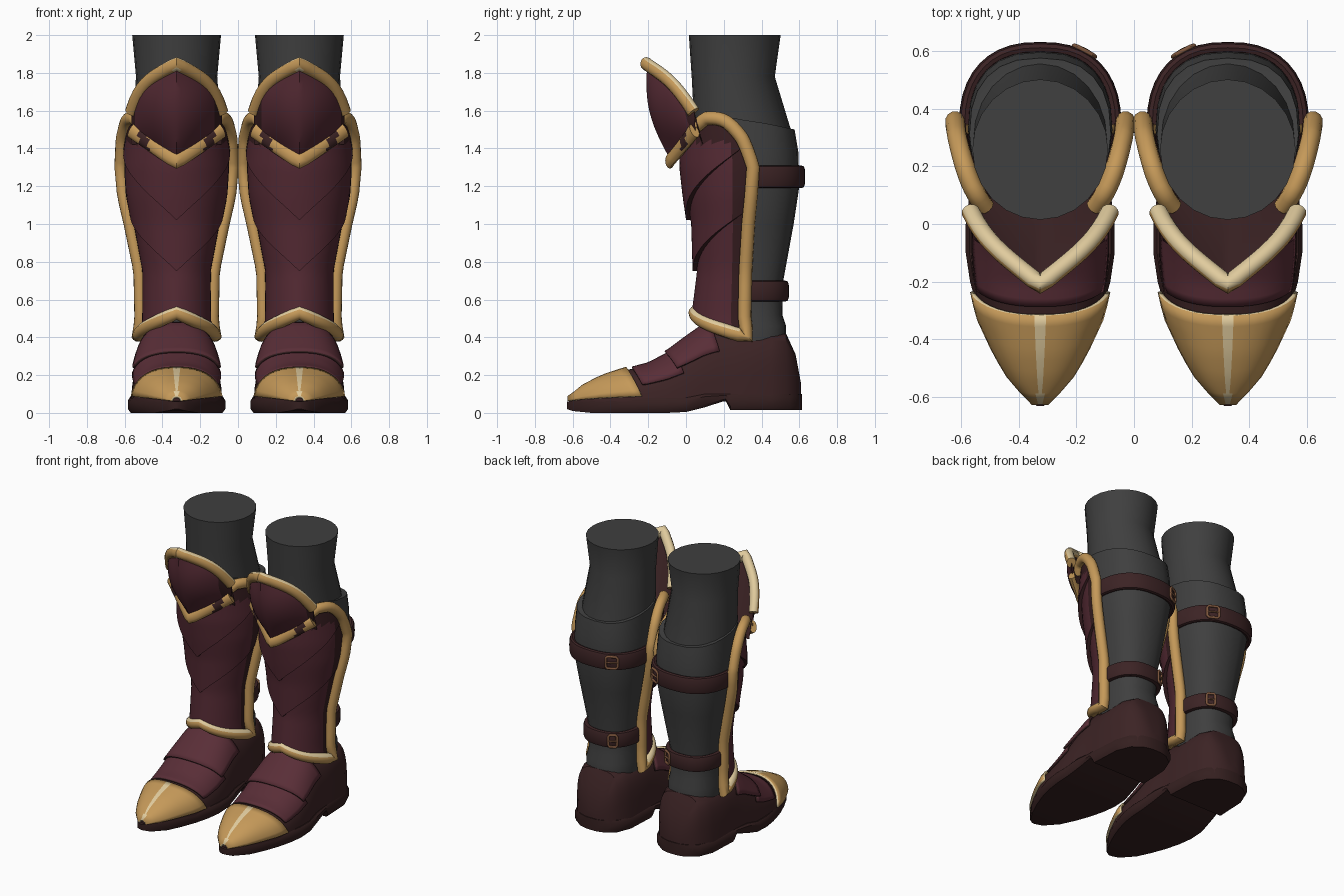
import bpy, bmesh
from math import sin, cos, pi
from mathutils import Vector

if "Cube" in bpy.data.objects:
    bpy.data.objects.remove(bpy.data.objects["Cube"])

CX = 0.325  # centre line of one boot; the other is mirrored


def material(name, r, g, b):
    m = bpy.data.materials.new(name)
    m.use_nodes = True
    m.diffuse_color = (r, g, b, 1)
    m.node_tree.nodes["Principled BSDF"].inputs["Base Color"].default_value = (r, g, b, 1)
    m.node_tree.nodes["Principled BSDF"].inputs["Roughness"].default_value = 0.7
    return m


CLOTH = material("dark grey cloth", .05, .05, .05)
LEATHER = material("dark brown leather", .045, .017, .018)
SOLE = material("sole brown", .035, .014, .014)
PLATE = material("burgundy plate", .085, .022, .032)
BRIGHT = material("bright burgundy", .1, .027, .038)
SHADE = material("deep maroon", .036, .012, .014)
GOLD = material("gold", .56, .32, .1)
PALE = material("pale gold", .75, .6, .34)
BRONZE = material("bronze", .2, .09, .045)


def spread(a, b, n):
    return [a + (b - a) * i / n for i in range(n + 1)]


def lookup(table, k):
    """Linear interpolation in rows whose first entry is the key."""
    k = min(max(k, table[0][0]), table[-1][0])
    for p, q in zip(table, table[1:]):
        if k <= q[0]:
            f = (k - p[0]) / (q[0] - p[0])
            return [a + (b - a) * f for a, b in zip(p[1:], q[1:])]


def power(q, e):
    return abs(q) ** e * (1 if q > 0 else -1)


def grid(name, fn, us, vs, mats, rule=None, wrap_u=False, wrap_v=False, caps=False, thick=0):
    """Surface fn(u, v) on a lattice, mirrored to the other boot."""
    bm = bmesh.new()
    rows = [[bm.verts.new(fn(u, v)) for u in us] for v in vs]
    n, m = len(us), len(vs)
    for j in range(m if wrap_v else m - 1):
        for i in range(n if wrap_u else n - 1):
            a, b = rows[j], rows[(j + 1) % m]
            k = (i + 1) % n
            bm.faces.new((a[i], a[k], b[k], b[i]))
    if caps:
        bm.faces.new(rows[0][::-1])
        bm.faces.new(rows[-1])
    bmesh.ops.recalc_face_normals(bm, faces=bm.faces)
    for f in bm.faces:
        if rule:
            f.material_index = rule(f.calc_center_median(), f.normal)
    me = bpy.data.meshes.new(name)
    bm.to_mesh(me)
    bm.free()
    ob = bpy.data.objects.new(name, me)
    bpy.context.collection.objects.link(ob)
    for mat in mats:
        me.materials.append(mat)
    bpy.ops.object.select_all(action='DESELECT')
    bpy.context.view_layer.objects.active = ob
    ob.select_set(True)
    bpy.ops.object.shade_smooth_by_angle(angle=0.7)
    if thick:
        s = ob.modifiers.new("thickness", 'SOLIDIFY')
        s.thickness, s.offset, s.material_offset_rim = thick, 0, 1
    mir = ob.modifiers.new("other boot", 'MIRROR')
    mir.use_mirror_merge = False


def sweep(name, path, wide, deep, mats, rule=None, closed=False, square=1):
    """Oval bar along a path; its deep side faces away from the leg."""
    pts = [Vector(p) for p in path]
    n = len(pts)
    axis = Vector((CX, .28, 0))
    frames = []
    for i, p in enumerate(pts):
        a = pts[(i - 1) % n] if closed else pts[max(i - 1, 0)]
        b = pts[(i + 1) % n] if closed else pts[min(i + 1, n - 1)]
        t = (b - a).normalized()
        out = p - axis
        out.z = 0
        out = (out - t * out.dot(t)).normalized()
        frames.append((p, out, t.cross(out)))

    def fn(u, i):
        p, out, side = frames[i]
        return p + out * power(cos(u), square) * deep + side * power(sin(u), square) * wide
    grid(name, fn, spread(0, 2 * pi, 12)[:-1], range(n), mats, rule,
         wrap_u=True, wrap_v=closed, caps=not closed)


# Leg and cloth boot shaft: z, x radius, y radius, y centre, tilt; the calf is squarer behind
def around(a, rx, ry, cy, z):
    e = .82 if sin(a) > 0 else 1
    return (CX + rx * power(cos(a), e), cy + ry * power(sin(a), e), z)


def tube(name, table):
    def fn(u, row):
        z, rx, ry, cy, tilt = row
        return around(u, rx, ry, cy, z - tilt * sin(u))
    grid(name, fn, spread(0, 2 * pi, 24)[:-1], table, [CLOTH], wrap_u=True, caps=True)


SHAFT = [(.38, .17, .2, .33, 0), (.46, .172, .2, .33, 0), (.52, .162, .19, .32, 0),
         (.7, .168, .2, .315, 0), (1.0, .218, .25, .32, 0), (1.2, .25, .27, .33, 0),
         (1.4, .25, .27, .325, .02), (1.55, .245, .265, .31, .05), (1.55, .225, .23, .3, .05)]
tube("boot_shaft", SHAFT)
LEG = [(1.3, .235, .255, .3), (1.5, .235, .255, .3), (1.78, .215, .22, .25), (2, .235, .243, .258)]
grid("leg", lambda u, r: (CX + r[1] * cos(u), r[3] + r[2] * sin(u), r[0]),
     spread(0, 2 * pi, 24)[:-1], LEG, [CLOTH], wrap_u=True, caps=True)

# Foot: y, half width, height, squareness
FOOT = [(-.615, .02, .08, .9), (-.55, .092, .135, .85), (-.45, .15, .185, .85),
        (-.32, .208, .225, .85), (-.2, .232, .255, .85), (-.1, .24, .305, .85), (0, .24, .385, .85),
        (.1, .228, .46, .8), (.17, .22, .47, .7), (.25, .215, .44, .6), (.45, .208, .43, .5),
        (.53, .17, .42, .5), (.58, .13, .31, .6), (.61, .05, .15, .6)]


def foot(t, y, lift=0):
    w, h, e = lookup(FOOT, y)
    return (CX + (w + lift) * power(cos(t), e), y, .06 + (h - .06 + lift) * max(sin(t), 0) ** e)


grid("foot_leather", foot, spread(0, pi, 18), [r[0] for r in FOOT], [LEATHER], caps=True)

# Sole and heel: y, half width, bottom, top
SOLES = [(-.63, .012, .02, .06), (-.6, .055, .01, .065), (-.5, .125, 0, .07), (-.4, .175, 0, .075),
         (-.3, .215, 0, .075), (-.2, .243, 0, .08), (-.1, .258, 0, .08), (0, .258, .005, .08),
         (.1, .245, .03, .1), (.21, .228, .065, .1), (.235, .226, .015, .1), (.45, .215, .015, .1),
         (.55, .172, .015, .1), (.6, .1, .015, .1), (.615, .04, .015, .1)]
CORNERS = [(-.94, 0), (.94, 0), (1, .25), (1, .8), (.95, 1), (-.95, 1), (-1, .8), (-1, .25)]
grid("sole", lambda c, r: (CX + c[0] * r[1], r[0], r[2] + c[1] * (r[3] - r[2])),
     CORNERS, SOLES, [SOLE], wrap_u=True, caps=True)


# Overlapping plates on the foot; edges sweep back at the sides
def foot_plate(name, y0, y1, lift0, lift1, t0, back0, back1, mats, rule=None):
    def fn(t, v):
        side = 1 - sin(t)
        y = (y0 + back0 * side) * (1 - v) + (y1 + back1 * side) * v
        return foot(t, y, lift0 + (lift1 - lift0) * v)
    ts = spread(t0, pi / 2 - .06, 9) + spread(pi / 2 + .06, pi - t0, 9)
    grid(name, fn, ts, spread(0, 1, 8), mats, rule, thick=.014)


foot_plate("toe_cap", -.622, -.315, .004, .012, .1, 0, .09, [GOLD, PALE],
           lambda c, n: int(abs(c.x - CX) < .008))
foot_plate("instep_plate", -.285, -.07, .005, .008, .42, .09, .1, [BRIGHT, LEATHER])
foot_plate("ankle_plate", -.11, .13, .022, .01, .55, .13, .1, [BRIGHT, LEATHER])

# Shin guard: z, half width, y of side edge, y of front
SHIN = [(.36, .195, .33, .06), (.5, .18, .31, .06), (.75, .185, .315, .065), (1.0, .237, .33, .035),
        (1.15, .272, .345, .0), (1.3, .286, .355, -.03), (1.45, .28, .345, -.04), (1.6, .26, .3, -.04)]


def shin(s, z, lift=0):
    w, back, front = lookup(SHIN, z)
    t = s * pi / 2
    return (CX + (w + lift) * sin(t),
            back - (back - front + lift) * (.9 * cos(t) + .1 * (1 - abs(s))), z)


def low(s):
    return .53 - .13 * abs(s)


def high(s):
    s = abs(s)
    return 1.36 + .2 * s / .6 if s < .6 else 1.56 - .26 * ((s - .6) / .4) ** 4


def lame(name, bottom, top):
    """One plate with a raised, returned lower lip, sunk at the side edges."""
    def fn(s, v):
        z0, z1 = min(bottom(s), high(s) - .01), min(top(s), high(s))
        f = max(v, 0)
        lift = -.015 if v < 0 else .03 * (1 - f) * (1 - s ** 4)
        return shin(s, z0 + (z1 - z0) * f, lift - .012 * s ** 4)
    grid(name, fn, spread(-1, 1, 32), [-1] + spread(0, 1, 10), [PLATE, SHADE],
         lambda c, n: int(n.z < -.6 or c.y > .235 or c.z > 1.43))


def first_v(s):
    return .75 + .33 * abs(s)


def second_v(s):
    return 1.02 + .42 * abs(s)


lame("lower_shin_plate", low, lambda s: first_v(s) + .06)
lame("middle_shin_plate", first_v, lambda s: second_v(s) + .06)
lame("upper_shin_plate", second_v, high)

# Gold border around the shin guard, ending under the knee guard
half = [shin(s, high(s), .01) for s in spread(.48, .9, 10) + spread(.92, 1, 6)]
half += [shin(1, z, .01) for z in spread(1.28, .4, 16)[1:-1]]
half += [shin(s, low(s), .014) for s in spread(1, 0, 10)]
other = [(2 * CX - x, y, z) for x, y, z in half[-2::-1]]
sweep("shin_border", half + other, .036, .034, [GOLD, PALE],
      lambda c, n: int(c.z < .6 and n.z > .5 and c.y < .27))


# Knee guard
def knee(u, v, lift=0):
    a = abs(u)
    a += (a * a - a) * sin(pi * v) * .9
    top = (-.205 + .19 * a + .06 * a ** 5, 1.848 - .13 * a - .125 * a ** 5)
    bottom = (-.08 + .13 * a, 1.335 + .16 * a)
    bulge = .05 * sin(pi * v) * (1 - u * u) + lift
    return (CX + .24 * u, bottom[0] * (1 - v) + top[0] * v - bulge,
            bottom[1] * (1 - v) + top[1] * v)


def lining(u, v):
    x, y, z = knee(u, 1)
    return (x, y + (.09 - y) * v, z + (1.42 - z) * v)


ACROSS = spread(-1, 1, 24)
grid("knee_plate", knee, ACROSS, spread(0, 1, 12), [PLATE, SHADE],
     lambda c, n: int(abs(c.x - CX) > .21))
grid("knee_lining", lining, ACROSS, spread(0, 1, 6), [LEATHER])
sweep("knee_top_rim", [knee(u, 1, .005) for u in ACROSS], .036, .032, [GOLD, PALE],
      lambda c, n: int(n.z + n.y > .35 or abs(c.x - CX) < .012))
sweep("knee_bottom_rim", [knee(u, 0, .005) for u in ACROSS], .042, .025, [GOLD, LEATHER],
      lambda c, n: int(.15 < abs(c.x - CX) < .2 and n.y < .2 and abs(n.z) < .75))


# Straps round the calf, with a buckle on the inner back
def strap(name, z, half_height):
    rx, ry, cy, _ = lookup(SHAFT, z)

    def at(a, dz=0, out=.012):
        return around(a, rx + out, ry + out, cy, z + dz)
    sweep(name + "_strap", [at(a) for a in spread(.03, pi - .03, 20)], half_height, .02,
          [LEATHER], square=.6)
    frame = [at(pi * .66 + da, dz, .034) for da, dz in
             [(-.15, -.03), (-.11, -.042), (.11, -.042), (.15, -.03),
              (.15, .03), (.11, .042), (-.11, .042), (-.15, .03)]]
    sweep(name + "_buckle", frame, .009, .008, [BRONZE], closed=True)
    sweep(name + "_buckle_pin", [at(pi * .66 + da, 0, .036) for da in (-.15, 0, .15)],
          .006, .006, [BRONZE])


strap("upper", 1.25, .06)
strap("lower", .645, .055)
